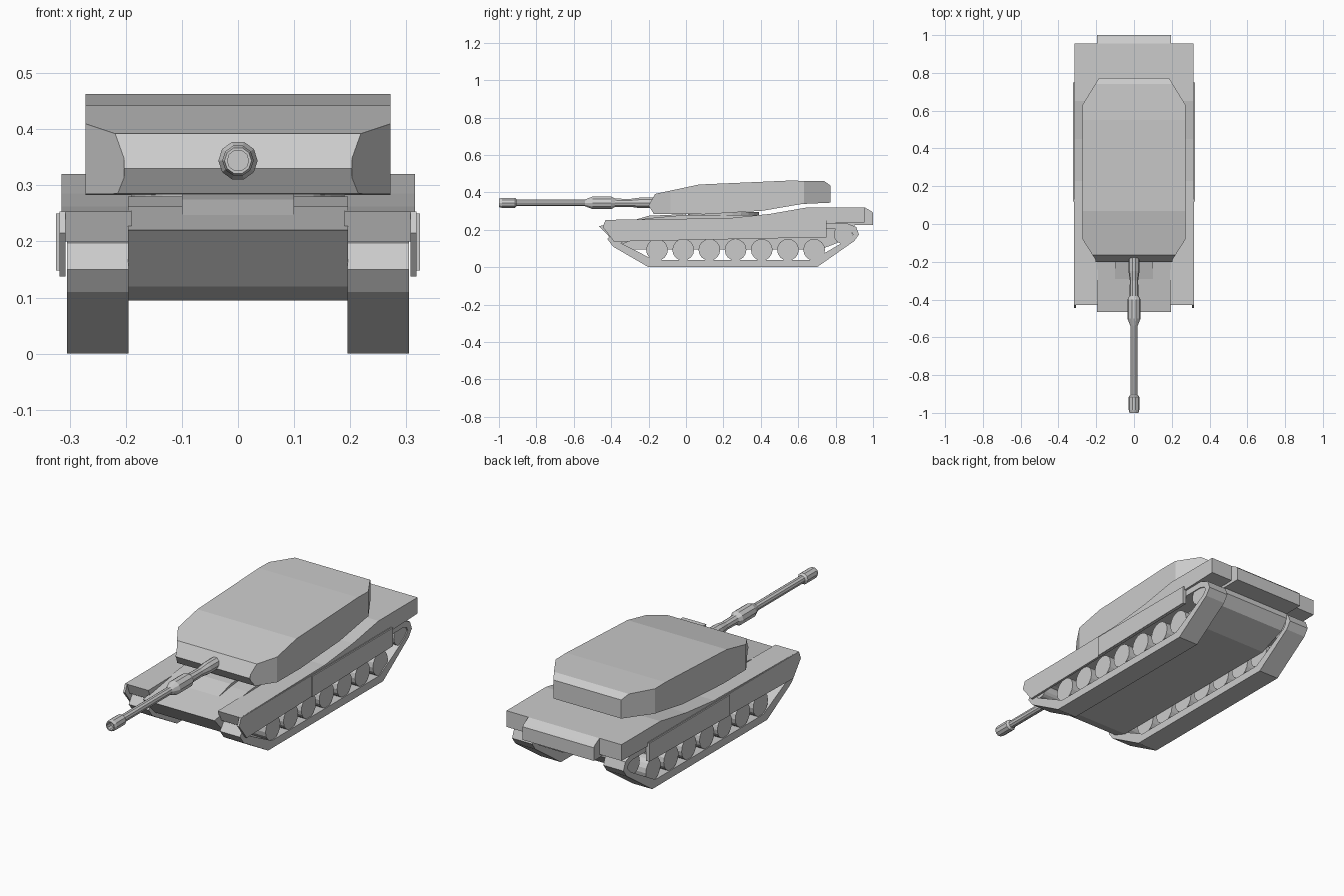
import bpy, bmesh, math
from mathutils import Matrix, Vector

cube = bpy.data.objects.get("Cube")
if cube:
    bpy.data.objects.remove(cube)

grey = bpy.data.materials.new("plain grey")
grey.use_nodes = True
grey.diffuse_color = (0.6, 0.6, 0.6, 1)
grey.node_tree.nodes["Principled BSDF"].inputs["Base Color"].default_value = (0.6, 0.6, 0.6, 1)


def finish(name, bm):
    bmesh.ops.recalc_face_normals(bm, faces=bm.faces)
    mesh = bpy.data.meshes.new(name)
    bm.to_mesh(mesh)
    bm.free()
    mesh.materials.append(grey)
    obj = bpy.data.objects.new(name, mesh)
    bpy.context.scene.collection.objects.link(obj)
    return obj


def prism(name, points, low, high, axis="X"):
    """Extrude a (y, z) profile along X, or an (x, y) plan along Z."""
    place = (lambda p, d: (d, *p)) if axis == "X" else (lambda p, d: (*p, d))
    bm = bmesh.new()
    face = bm.faces.new([bm.verts.new(place(p, low)) for p in points])
    grown = bmesh.ops.extrude_face_region(bm, geom=[face])
    verts = [g for g in grown["geom"] if isinstance(g, bmesh.types.BMVert)]
    bmesh.ops.translate(bm, verts=verts, vec=Vector(place((0, 0), high - low)))
    return finish(name, bm)


def boolean(obj, cutter, operation):
    mod = obj.modifiers.new(operation.lower(), "BOOLEAN")
    mod.operation = operation
    mod.solver = "EXACT"
    mod.object = cutter
    cutter.hide_render = True
    cutter.hide_set(True)


def disc(name, x, y, z, radius, width, sides=16):
    bm = bmesh.new()
    turn = Matrix.Translation((x, y, z)) @ Matrix.Rotation(math.pi / 2, 4, "Y")
    bmesh.ops.create_cone(bm, cap_ends=True, segments=sides, radius1=radius,
                          radius2=radius, depth=width, matrix=turn)
    return finish(name, bm)


# Hull body between the tracks
prism("hull", [(-.465, .22), (-.2, .262), (0, .28), (.9, .28), (.9, .2),
               (.86, .15), (.72, .095), (-.3, .095), (-.37, .12)], -.196, .196)

# Driver hatch rise in front of the turret
prism("driver_hood", [(-.3, .245), (-.2, .275), (0, .284), (0, .25)], -.1, .1)

# Rear deck rising behind the turret, and the box on the tail
prism("rear_deck", [(.12, .245), (.17, .256), (.45, .285), (.65, .32), (.955, .32),
                    (.955, .245)], -.315, .315)
prism("tail_box", [(.9, .32), (.955, .32), (.99, .3), (1, .29), (1, .225), (.9, .225)], -.195, .195)

# Turret: side profile trimmed by its plan
turret = prism("turret", [(-.172, .285), (-.2, .33), (-.165, .392), (.07, .442), (.55, .463),
                          (.74, .46), (.772, .437), (.772, .345), (.62, .338), (.41, .302),
                          (.1, .283)], -.272, .272)
right_side = [(.203, -.22), (.203, -.19), (.273, -.08), (.273, .63), (.185, .773), (.185, .8)]
plan = right_side + [(-x, y) for x, y in reversed(right_side)]
boolean(turret, prism("turret_plan", plan, .2, .55, "Z"), "INTERSECT")

# Turret ring
bm = bmesh.new()
bmesh.ops.create_cone(bm, cap_ends=True, segments=24, radius1=.19, radius2=.19, depth=.05,
                      matrix=Matrix.Translation((0, .2, .27)))
finish("turret_ring", bm)

# Gun barrel, lathed along y with a hollow muzzle
bm = bmesh.new()
sides = 10
stations = [(-.1, .029), (-.25, .029), (-.3, .022), (-.38, .024), (-.4, .035), (-.5, .035),
            (-.54, .019), (-.905, .019), (-.915, .028), (-.985, .028), (-1, .024),
            (-1, .019), (-.97, .019)]
rings = []
for y, r in stations:
    rings.append([bm.verts.new((r * math.cos(a), y, .344 + r * math.sin(a)))
                  for a in (math.tau * i / sides for i in range(sides))])
for a, b in zip(rings, rings[1:]):
    for i in range(sides):
        j = (i + 1) % sides
        bm.faces.new((a[i], a[j], b[j], b[i]))
bm.faces.new(rings[0])
bm.faces.new(rings[-1])
finish("gun_barrel", bm)

# Running gear and fenders on both sides
outer = [(-.2, 0), (-.39, .11), (-.42, .15), (-.385, .197), (-.3, .222), (.86, .235),
         (.91, .215), (.925, .175), (.9, .14), (.7, 0)]
inner = [(-.17, .038), (-.35, .13), (-.375, .155), (-.35, .18), (-.3, .195), (.85, .205),
         (.885, .195), (.893, .175), (.87, .15), (.675, .038)]
for side, s in (("left", 1), ("right", -1)):
    def span(a, b):
        return sorted((s * a, s * b))

    track = prism(side + "_track", outer, *span(.195, .305))
    boolean(track, prism(side + "_track_hollow", inner, *span(.15, .35)), "DIFFERENCE")

    for i in range(7):
        disc(f"{side}_road_wheel_{i + 1}", s * .25, -.155 + i * .14, .093, .058, .1)
    disc(side + "_front_idler", s * .25, -.335, .162, .035, .1)
    disc(side + "_rear_sprocket", s * .25, .84, .175, .05, .1)

    prism(side + "_fender", [(-.43, .253), (-.2, .256), (.2, .262), (.955, .262), (.955, .24),
                             (.8, .235), (-.3, .222), (-.41, .2)], *span(.19, .315))
    prism(side + "_side_skirt", [(-.445, .215), (-.43, .253), (.75, .253), (.75, .16),
                                 (.1, .147), (-.385, .137)], *span(.307, .318))
    # Thicker rear panels
    prism(side + "_skirt_panel", [(.12, .25), (.75, .25), (.75, .16), (.12, .148)],
          *span(.312, .324))
